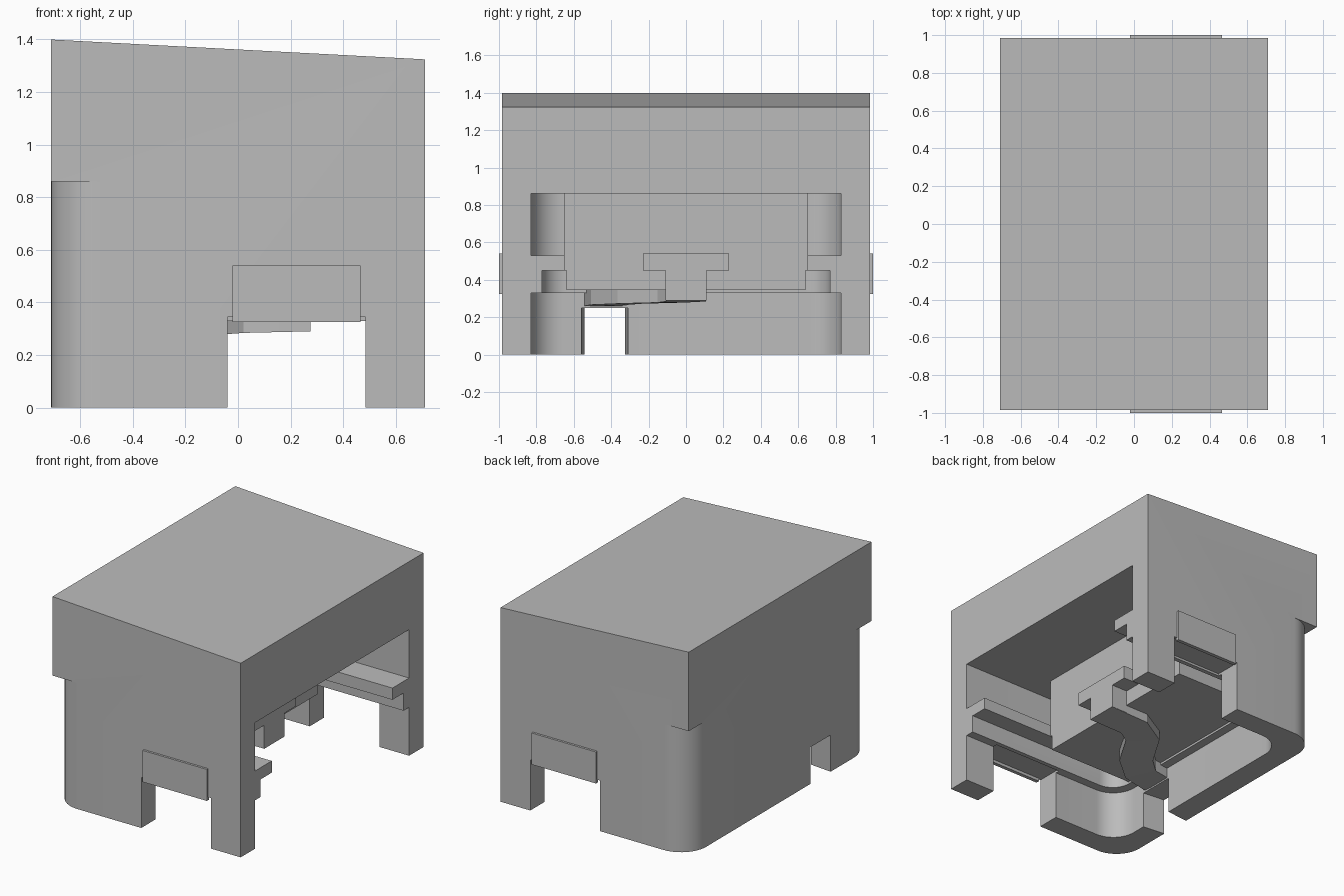
import bpy, bmesh, math
from mathutils import Vector

if "Cube" in bpy.data.objects:
    bpy.data.objects.remove(bpy.data.objects["Cube"])

grey = bpy.data.materials.new("matte_grey")
grey.use_nodes = True
grey.diffuse_color = (0.5, 0.5, 0.5, 1)
grey.node_tree.nodes["Principled BSDF"].inputs["Base Color"].default_value = (0.5, 0.5, 0.5, 1)


def prism(name, outline, z0, z1):
    """Upright prism over a plan outline; z1 may be a function of x."""
    bm = bmesh.new()
    top = z1 if callable(z1) else (lambda x: z1)
    low = [bm.verts.new((x, y, z0)) for x, y in outline]
    high = [bm.verts.new((x, y, top(x))) for x, y in outline]
    bm.faces.new(low)
    bm.faces.new(high)
    for i in range(len(low)):
        j = (i + 1) % len(low)
        bm.faces.new((low[i], low[j], high[j], high[i]))
    bmesh.ops.recalc_face_normals(bm, faces=bm.faces)
    mesh = bpy.data.meshes.new(name)
    bm.to_mesh(mesh)
    bm.free()
    mesh.materials.append(grey)
    ob = bpy.data.objects.new(name, mesh)
    bpy.context.collection.objects.link(ob)
    return ob


def rect(x0, x1, y0, y1):
    return [(x0, y0), (x1, y0), (x1, y1), (x0, y1)]


def corner(cx, cy, r, start, steps=12):
    """Quarter arc running counter-clockwise from the start angle."""
    return [(cx + r * math.cos(math.radians(start + 90 * i / steps)),
             cy + r * math.sin(math.radians(start + 90 * i / steps)))
            for i in range(steps + 1)]


def cut(target, cutter):
    mod = target.modifiers.new("cut", "BOOLEAN")
    mod.operation, mod.solver, mod.object = "DIFFERENCE", "EXACT", cutter
    bpy.context.view_layer.objects.active = target
    bpy.ops.object.modifier_apply(modifier=mod.name)
    bpy.data.objects.remove(cutter)


W, D = 0.71, 0.985        # half length and half depth of the housing
BACK = -0.55              # inner face of the rear wall
OPEN = 0.8                # cutters run past the open end


def bay(half, back, r):
    """Plan of a bay open at +x with two rounded rear corners."""
    return ([(OPEN, half)] + corner(back + r, half - r, r, 90)
            + corner(back + r, r - half, r, 180) + [(OPEN, -half)])


def channel(half, back, r, core, front):
    """Same bay, leaving a solid core in the middle."""
    upper = corner(back + r, half - r, r, 90)
    lower = corner(back + r, r - half, r, 180)
    return ([(OPEN, half)] + upper + [(back, core), (front, core), (front, -core), (back, -core)]
            + lower + [(OPEN, -half)])


# Housing with a sloping top
housing = prism("housing", rect(-W, W, -D, D), 0, lambda x: 1.3615 - 0.053 * x)

# Rounded outer rear corners under the overhang
R = 0.19
for s in (-1, 1):
    arc = corner(R - W, D - R, R, 90)
    plan = arc + [(-W - 0.1, D - R), (-W - 0.1, D + 0.1), (R - W, D + 0.1)]
    cut(housing, prism("corner_cutter", [(x, s * y) for x, y in plan], -0.1, 0.86))

# Stepped bay, leaving side rails and a central core
CORE = 0.155
cut(housing, prism("lower_bay", bay(0.83, BACK, 0.17), -0.1, 0.33))
cut(housing, prism("middle_bay", bay(0.77, BACK + 0.06, 0.135), 0.3, 0.345))
cut(housing, prism("middle_channel", channel(0.77, BACK + 0.06, 0.13, 0.638, CORE), 0.335, 0.45))
cut(housing, prism("rail_gap", rect(CORE, OPEN, -0.65, 0.65), 0.44, 0.54))
cut(housing, prism("upper_channel", channel(0.83, BACK, 0.175, 0.653, CORE), 0.53, 0.86))

# Side wall notches and rear cable notch
for s in (-1, 1):
    cut(housing, prism("side_notch", rect(-0.04, 0.485, s * 0.8, s * 1.1), -0.1, 0.345))
cut(housing, prism("rear_notch", [(-0.8, -0.535), (-0.5, -0.565), (-0.5, -0.305), (-0.8, -0.335)],
                   -0.1, 0.25))

# Thin plates above the side notches
for side, s in (("front", -1), ("back", 1)):
    prism(side + "_plate", rect(-0.02, 0.465, s * 0.975, s * 1.0), 0.325, 0.54)

# T-shaped latch on the core
prism("latch_bar", rect(CORE, 0.275, -0.23, 0.23), 0.45, 0.54)
prism("latch_stem", rect(CORE, 0.275, -0.11, 0.11), 0.29, 0.45)

# Curved arm from the latch to the rear notch, sloping gently down
path = [Vector(p) for p in ((0.275, 0), (0.0, 0), (-0.14, -0.08), (-0.27, -0.3),
                            (-0.4, -0.41), (-0.56, -0.435))]
bm = bmesh.new()
rings = []
for i, p in enumerate(path):
    t = (path[min(i + 1, len(path) - 1)] - path[max(i - 1, 0)]).normalized()
    side = Vector((-t.y, t.x)) * 0.108
    a, b = p + side, p - side
    z = 0.29 - 0.006 * i
    rings.append([bm.verts.new((q.x, q.y, h)) for q, h in ((a, z), (b, z), (b, 0.346), (a, 0.346))])
for r0, r1 in zip(rings, rings[1:]):
    for k in range(4):
        m = (k + 1) % 4
        bm.faces.new((r0[k], r0[m], r1[m], r1[k]))
bm.faces.new(rings[0])
bm.faces.new(rings[-1])
bmesh.ops.recalc_face_normals(bm, faces=bm.faces)
mesh = bpy.data.meshes.new("arm")
bm.to_mesh(mesh)
bm.free()
mesh.materials.append(grey)
bpy.context.collection.objects.link(bpy.data.objects.new("arm", mesh))

# Smooth the rounded walls, keep edges crisp
bpy.ops.object.select_all(action="DESELECT")
housing.select_set(True)
bpy.context.view_layer.objects.active = housing
bpy.ops.object.shade_smooth_by_angle(angle=math.radians(30))
